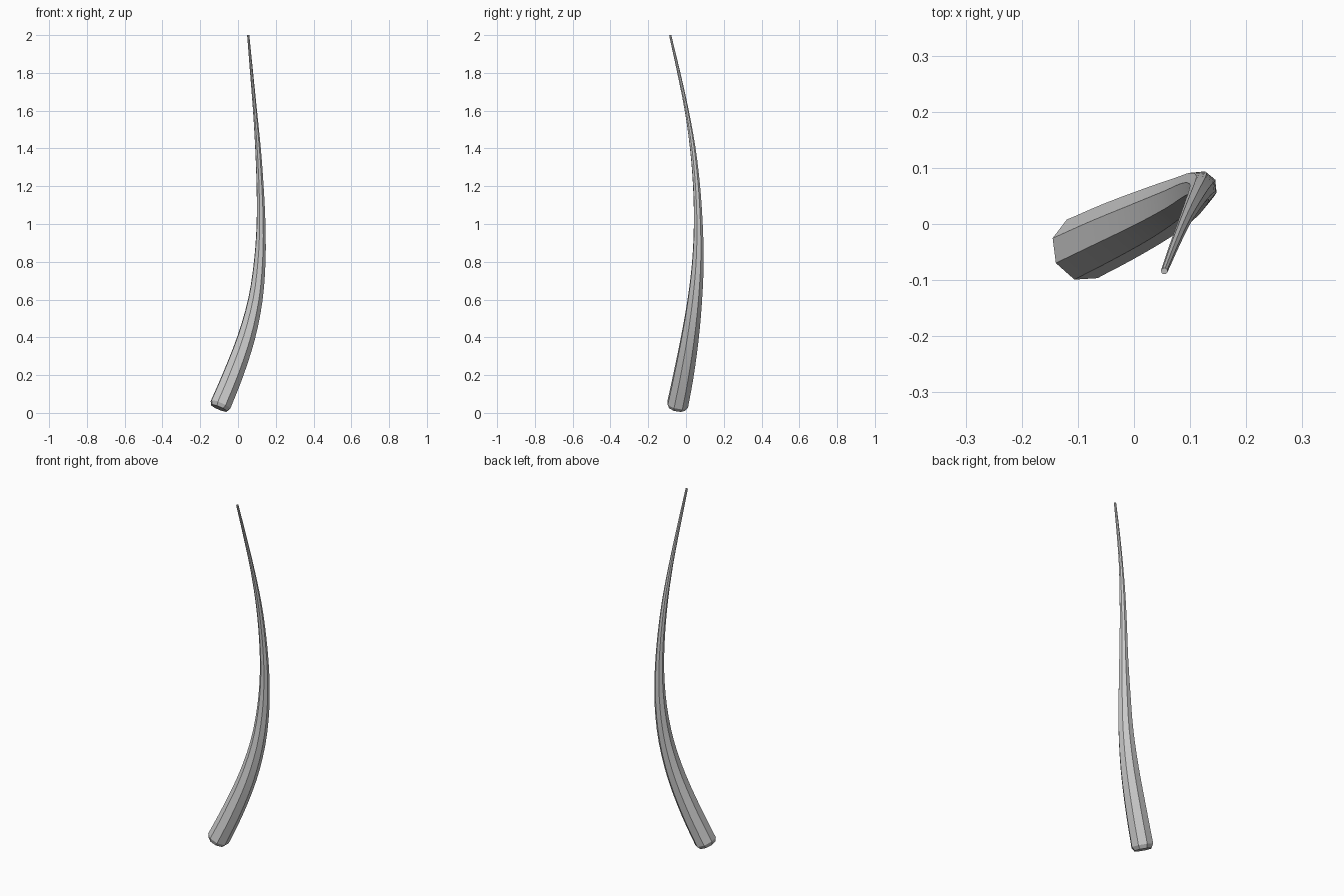
import bpy, bmesh, math
from mathutils import Vector

if "Cube" in bpy.data.objects:
    bpy.data.objects.remove(bpy.data.objects["Cube"])

# Centre line control points (x, y, z, radius)
PATH = [(-0.100, -0.048, 0.025, 0.059), (-0.027, -0.013, 0.20, 0.056),
        (0.044, 0.021, 0.40, 0.049), (0.092, 0.047, 0.60, 0.040),
        (0.115, 0.063, 0.80, 0.032), (0.122, 0.065, 1.00, 0.0245),
        (0.117, 0.056, 1.20, 0.0195), (0.106, 0.036, 1.40, 0.0155),
        (0.090, 0.004, 1.60, 0.011), (0.072, -0.038, 1.80, 0.0085),
        (0.054, -0.084, 2.00, 0.006)]
SIDES, STEPS = 8, 3


def sample(points, steps):
    """Smooth spline through the control points."""
    p = [Vector(q) for q in points]
    p = [2 * p[0] - p[1]] + p + [2 * p[-1] - p[-2]]
    out = []
    for i in range(1, len(p) - 2):
        a, b, c, d = p[i - 1:i + 3]
        for s in range(steps):
            t = s / steps
            out.append(0.5 * (2 * b + (c - a) * t + (2 * a - 5 * b + 4 * c - d) * t * t
                              + (3 * b - a - 3 * c + d) * t ** 3))
    return out + [p[-2]]


pts = sample(PATH, STEPS)
centres = [v.to_3d() for v in pts]
radii = [v[3] for v in pts]

# Chamfered butt: move the first ring up a little, add a smaller end ring
axis = (centres[1] - centres[0]).normalized()
end = centres[0].copy()
centres[0] = end + axis * 0.02
centres.insert(0, end)
radii.insert(0, 0.047)

# Sweep an octagon along the path
bm = bmesh.new()
rings = []
for i, (c, r) in enumerate(zip(centres, radii)):
    tan = (centres[min(i + 1, len(centres) - 1)] - centres[max(i - 1, 0)]).normalized()
    turn = Vector((0, 0, 1)).rotation_difference(tan)
    ring = []
    for k in range(SIDES):
        a = math.radians(28) + k * math.tau / SIDES
        ring.append(bm.verts.new(c + turn @ Vector((r * math.cos(a), r * math.sin(a), 0))))
    rings.append(ring)
for lo, hi in zip(rings, rings[1:]):
    for k in range(SIDES):
        n = (k + 1) % SIDES
        bm.faces.new((lo[k], lo[n], hi[n], hi[k]))
bm.faces.new(rings[0][::-1])
bm.faces.new(rings[-1])

mesh = bpy.data.meshes.new("curved_horn")
bm.to_mesh(mesh)
bm.free()
horn = bpy.data.objects.new("curved_horn", mesh)
bpy.context.collection.objects.link(horn)
bpy.context.view_layer.objects.active = horn
horn.select_set(True)
bpy.ops.object.shade_smooth_by_angle(angle=math.radians(30))
